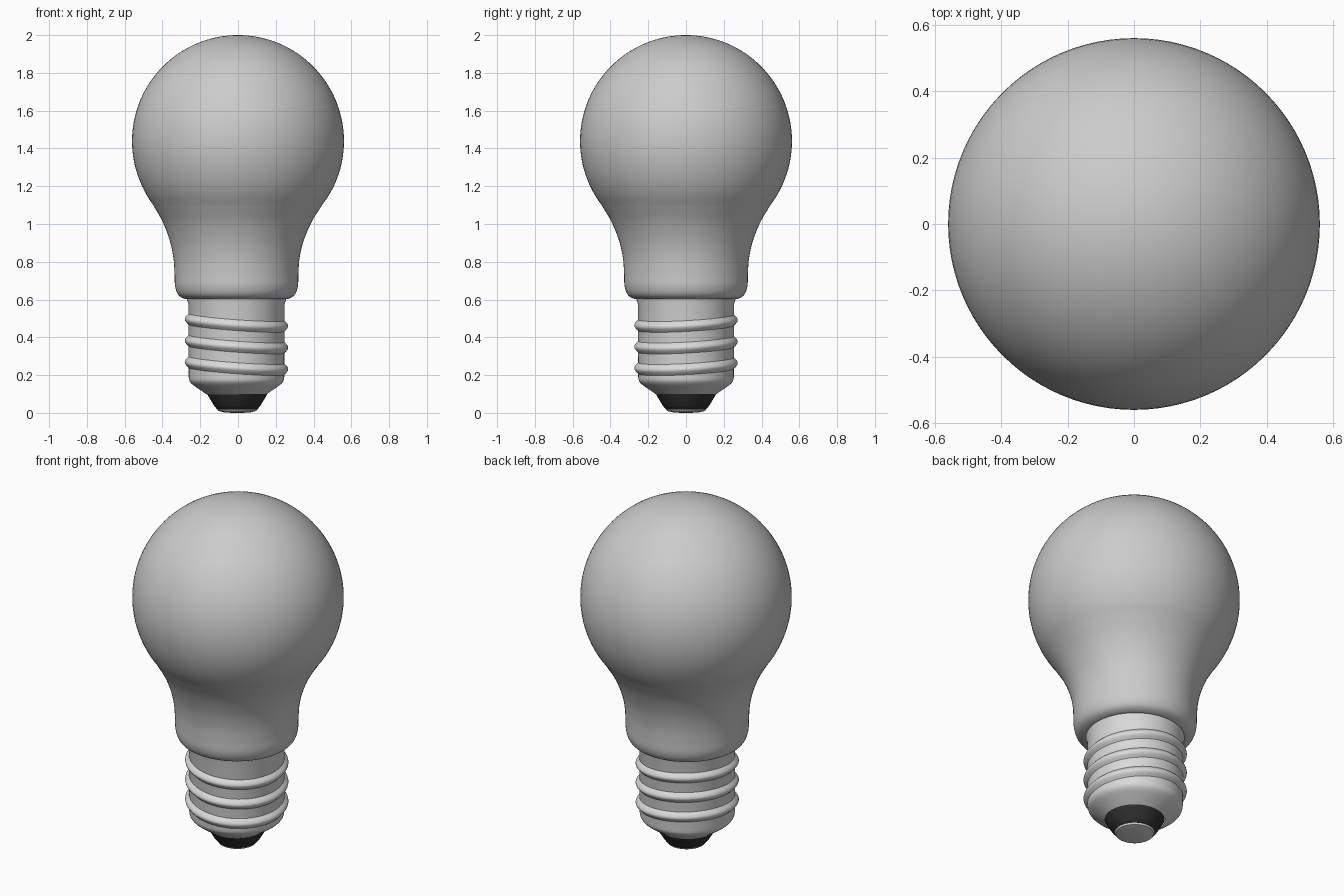
import bpy, bmesh, math
from mathutils import Vector

if "Cube" in bpy.data.objects:
    bpy.data.objects.remove(bpy.data.objects["Cube"], do_unlink=True)


def material(name, rgb, roughness=0.5):
    m = bpy.data.materials.new(name)
    m.use_nodes = True
    m.diffuse_color = (*rgb, 1)
    bsdf = m.node_tree.nodes["Principled BSDF"]
    bsdf.inputs["Base Color"].default_value = (*rgb, 1)
    bsdf.inputs["Roughness"].default_value = roughness
    return m


frosted = material("frosted grey glass", (0.6, 0.6, 0.6))
metal = material("light grey metal", (0.7, 0.7, 0.7))
black = material("black insulator", (0.03, 0.03, 0.03))

SHIFT = -0.008   # the neck and cap sit slightly off the globe's axis


def finish(name, bm, mat, angle):
    bmesh.ops.remove_doubles(bm, verts=bm.verts, dist=1e-5)
    bmesh.ops.recalc_face_normals(bm, faces=bm.faces)
    me = bpy.data.meshes.new(name)
    bm.to_mesh(me)
    bm.free()
    me.materials.append(mat)
    ob = bpy.data.objects.new(name, me)
    bpy.context.collection.objects.link(ob)
    bpy.ops.object.select_all(action="DESELECT")
    ob.select_set(True)
    bpy.context.view_layer.objects.active = ob
    bpy.ops.object.shade_smooth_by_angle(angle=math.radians(angle))
    return ob


def smooth_path(points, steps=6):
    """Catmull-Rom curve through the profile points."""
    p = [Vector(q) for q in points]
    p = [2 * p[0] - p[1]] + p + [2 * p[-1] - p[-2]]
    out = []
    for a, b, c, d in zip(p, p[1:], p[2:], p[3:]):
        for i in range(steps):
            t = i / steps
            out.append(0.5 * (2 * b + (c - a) * t + (2 * a - 5 * b + 4 * c - d) * t * t
                              + (3 * b - a - 3 * c + d) * t ** 3))
    return out + [p[-2]]


def lathe(name, profile, mat, angle=40, sides=96):
    """Spin a (radius, height) profile around z."""
    bm = bmesh.new()
    verts = [bm.verts.new((max(r, 0), 0, z)) for r, z in profile]
    edges = [bm.edges.new(pair) for pair in zip(verts, verts[1:])]
    bmesh.ops.spin(bm, geom=verts + edges, cent=(0, 0, 0), axis=(0, 0, 1),
                   angle=2 * math.tau / 2, steps=sides, use_merge=True)
    return finish(name, bm, mat, angle)


# Glass bulb: rounded lip, waisted neck, then a spherical globe
neck = smooth_path([(0.24, 0.602), (0.275, 0.604), (0.308, 0.625), (0.325, 0.67),
                    (0.328, 0.74), (0.334, 0.82), (0.354, 0.91), (0.394, 1.01),
                    (0.45, 1.105)])
R, CZ = 0.561, 1.439
start = math.asin((1.13 - CZ) / R)
globe = [(R * math.cos(a), CZ + R * math.sin(a))
         for a in (start + (math.pi / 2 - start) * i / 40 for i in range(41))]
bulb = lathe("glass_bulb", [tuple(q) for q in neck] + globe, frosted, 60)
for v in bulb.data.vertices:
    t = min(max((1.25 - v.co.z) / 0.45, 0), 1)
    v.co.x += SHIFT * t * t * (3 - 2 * t)

# Screw cap: sleeve with flared rim and a tapered shoulder
shoulder = smooth_path([(0.253, 0.19), (0.249, 0.17), (0.235, 0.152),
                        (0.205, 0.13), (0.158, 0.098)], 4)
sleeve = [(0.262, 0.612), (0.261, 0.595), (0.254, 0.575)] + [tuple(q) for q in shoulder]
cap = lathe("screw_cap", sleeve, metal)
cap.location.x = SHIFT

# Thread ridges: three tilted rounded rings around the sleeve
for n in range(3):
    bm = bmesh.new()
    count, arc = 96, 10
    rings = []
    for i in range(count):
        a = math.tau * i / count
        mid = 0.25 + 0.114 * n - 0.0185 * math.cos(a) + 0.0135 * math.sin(a)
        ring = []
        for k in range(arc + 1):
            s = 2 * k / arc - 1
            r = 0.249 + 0.025 * math.cos(s * math.pi / 2) ** 1.2
            ring.append(bm.verts.new((r * math.cos(a), r * math.sin(a), mid + 0.034 * s)))
        rings.append(ring)
    for i in range(count):
        p, q = rings[i], rings[(i + 1) % count]
        for k in range(arc):
            bm.faces.new((p[k], q[k], q[k + 1], p[k + 1]))
    ridge = finish("thread_ridge_%d" % (n + 1), bm, metal, 60)
    ridge.location.x = SHIFT

# Insulator cone and the end contact
foot = lathe("insulator", [(0.159, 0.099), (0.148, 0.08), (0.124, 0.04),
                           (0.108, 0.02), (0.1, 0.016), (0, 0.016)], black)
contact = lathe("end_contact", [(0.105, 0.018), (0.1, 0.01), (0.07, 0.003),
                                (0.035, 0.0005), (0, 0)], metal)
for ob in (foot, contact):
    ob.location.x = SHIFT / 2
